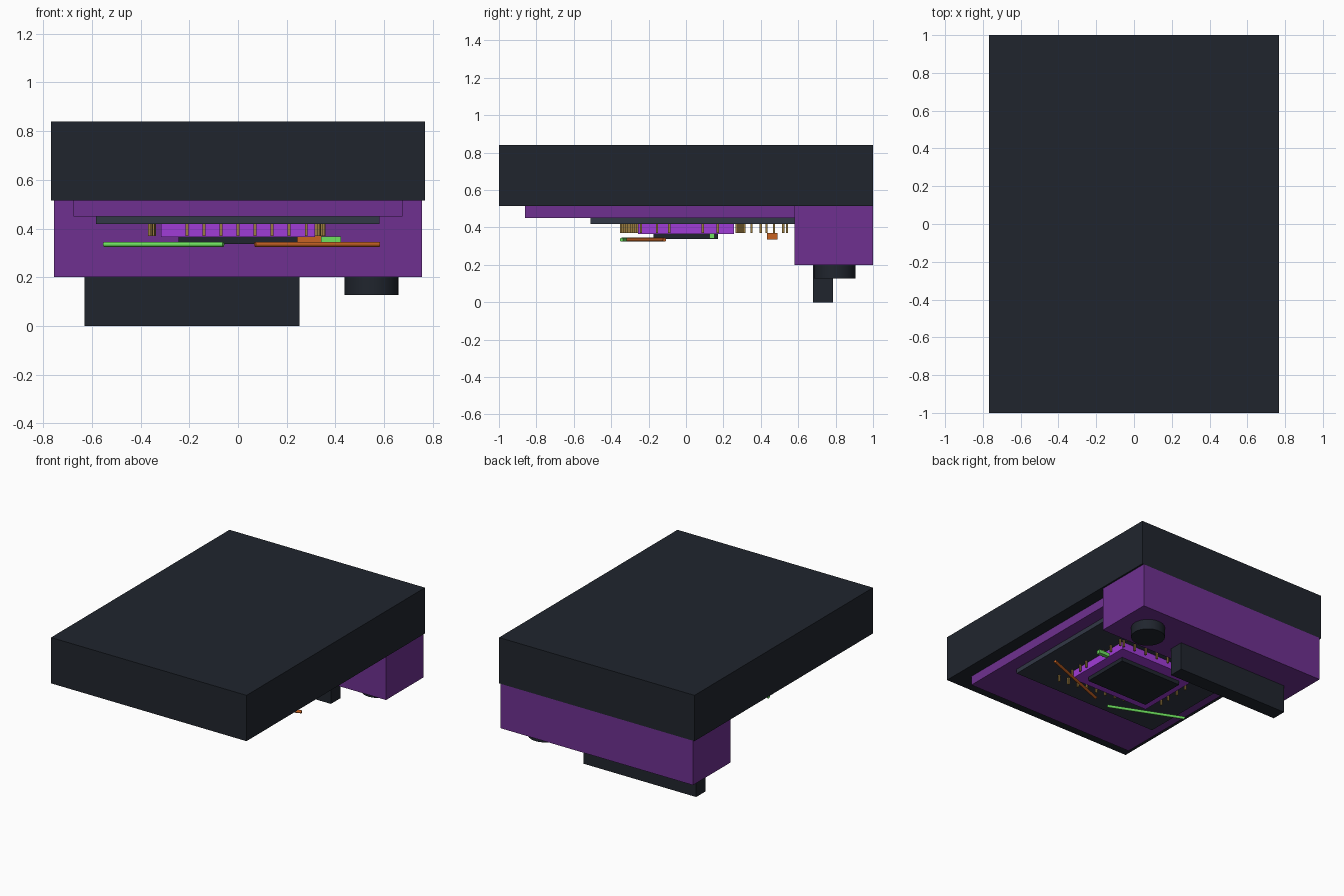
import bpy, math

if "Cube" in bpy.data.objects:
    bpy.data.objects.remove(bpy.data.objects["Cube"])


def material(name, r, g, b):
    m = bpy.data.materials.new(name)
    m.diffuse_color = (r, g, b, 1)
    m.use_nodes = True
    m.node_tree.nodes["Principled BSDF"].inputs["Base Color"].default_value = m.diffuse_color
    return m


BLACK = material("charcoal", .0144, .0185, .027)
PURPLE = material("purple", .156, .03, .28)
VIOLET = material("bright_violet", .35, .045, .68)
SLATE = material("slate", .032, .04, .061)
GOLD = material("gold", .32, .2, .05)
GREEN = material("green", .156, .75, .114)
ORANGE = material("orange", .58, .127, .017)


def box(name, x, y, z, mat):
    """Box from (min, max) ranges."""
    c = [(a + b) / 2 for a, b in (x, y, z)]
    bpy.ops.mesh.primitive_cube_add(size=1, location=c)
    o = bpy.context.object
    o.name = name
    o.scale = [b - a for a, b in (x, y, z)]
    o.data.materials.append(mat)
    return o


def rod(name, a, b, z, radius, mat):
    """Horizontal round rod between two xy points."""
    dx, dy = b[0] - a[0], b[1] - a[1]
    bpy.ops.mesh.primitive_cylinder_add(
        vertices=12, radius=radius, depth=math.hypot(dx, dy),
        location=((a[0] + b[0]) / 2, (a[1] + b[1]) / 2, z),
        rotation=(0, math.pi / 2, math.atan2(dy, dx)))
    o = bpy.context.object
    o.name = name
    o.data.materials.append(mat)
    bpy.ops.object.shade_smooth_by_angle()


# Main body and stepped underside
box("main_slab", (-.767, .767), (-1, 1), (.515, .84), BLACK)
box("under_plate", (-.675, .675), (-.86, .86), (.45, .515), PURPLE)
box("rear_block", (-.755, .755), (.58, 1), (.2, .515), PURPLE)
box("circuit_board", (-.583, .58), (-.51, .65), (.418, .45), SLATE)

# Rear connectors
box("connector_bar", (-.63, .253), (.68, .785), (0, .2), BLACK)
bpy.ops.mesh.primitive_cylinder_add(vertices=32, radius=.111, depth=.074,
                                    location=(.547, .795, .165))
knob = bpy.context.object
knob.name = "round_knob"
knob.data.materials.append(BLACK)
bpy.ops.object.shade_smooth_by_angle()

# Chip and die
box("chip_package", (-.315, .315), (-.257, .257), (.365, .418), VIOLET)
box("chip_die", (-.245, .245), (-.175, .17), (.337, .365), BLACK)

# Pins around the chip: slightly slanted rows, then the side columns
pins = [(.07 * i, -.293 - .011 * i) for i in range(-3, 6)]
pins += [(.32 - .09 * i, .275 + .006 * i) for i in range(7)]
pins += [(.34 + .03 * (y - .1), y)
         for y in (-.24, -.155, -.09, .09, .17, .27, .35, .43, .52)]
pins += [(-.355 + .03 * (y - .1), y)
         for y in (-.155, -.08, .01, .1, .31, .4, .47, .54)]
for i, (x, y) in enumerate(pins):
    box(f"pin_{i:02d}", (x - .006, x + .006), (y - .006, y + .006),
        (.37, .418), GOLD)

# Loose rods and small components
rod("green_rod", (-.06, -.345), (-.55, -.14), .335, .01, GREEN)
rod("orange_rod", (.07, -.31), (.58, -.115), .335, .01, ORANGE)
box("green_component", (.34, .422), (.125, .152), (.342, .368), GREEN)
box("orange_component", (.24, .345), (.432, .49), (.335, .37), ORANGE)
